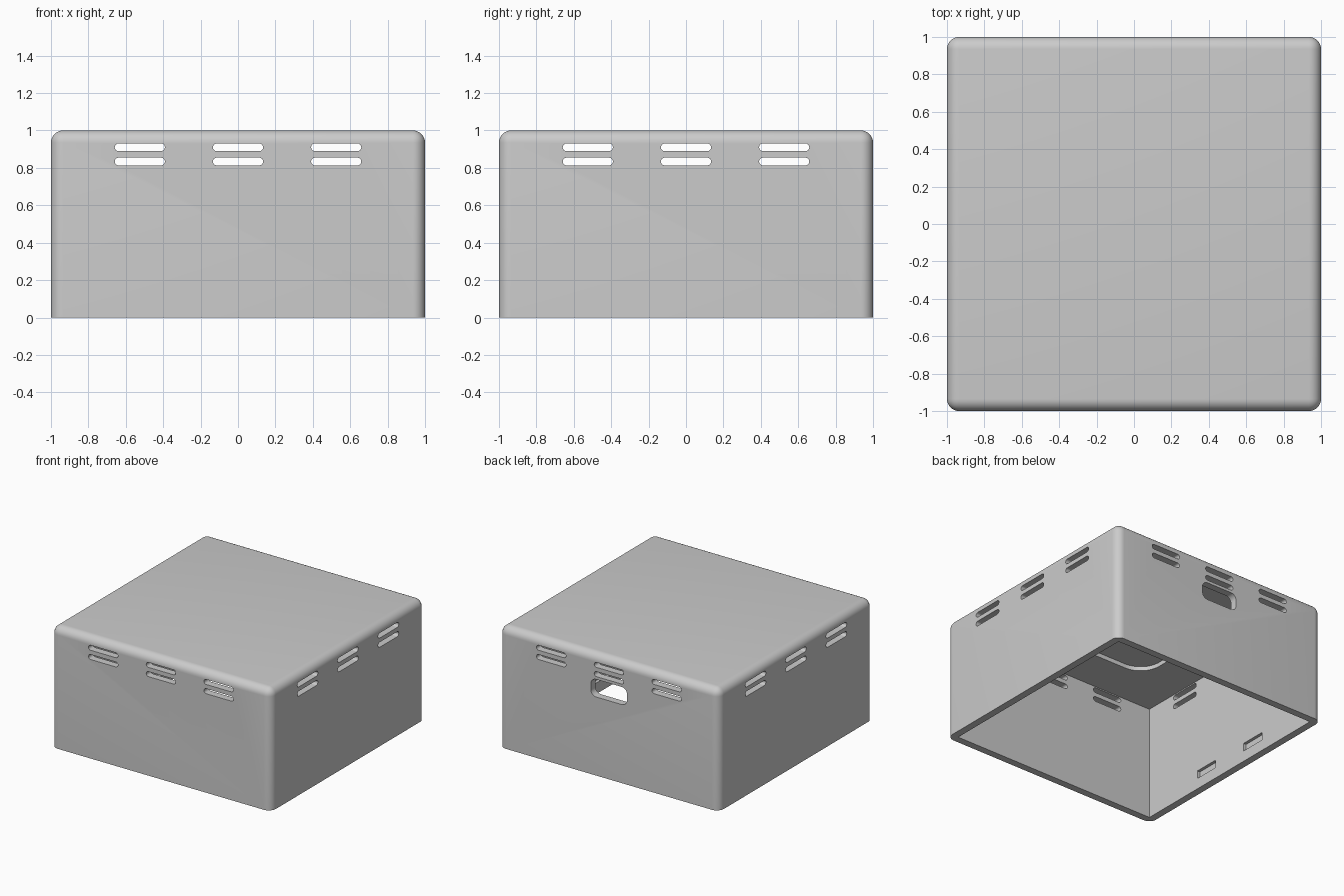
import bpy, bmesh, math
from mathutils import Matrix, Vector

if "Cube" in bpy.data.objects:
    bpy.data.objects.remove(bpy.data.objects["Cube"])

WALL = 0.06
CEILING = 0.94
ROUND = 0.065


def new_object(name, bm):
    bmesh.ops.recalc_face_normals(bm, faces=bm.faces)
    mesh = bpy.data.meshes.new(name)
    bm.to_mesh(mesh)
    bm.free()
    obj = bpy.data.objects.new(name, mesh)
    bpy.context.collection.objects.link(obj)
    return obj


def add_box(bm, center, size):
    matrix = Matrix.Translation(center) @ Matrix.Diagonal((*size, 1))
    return bmesh.ops.create_cube(bm, size=1, matrix=matrix)["verts"]


def add_rounded_prism(bm, width, height, radius, depth, matrix, steps=8):
    """Rounded rectangle in local XY, extruded along local Z about its centre."""
    ring = []
    corners = [(1, 1), (-1, 1), (-1, -1), (1, -1)]
    for i, (sx, sy) in enumerate(corners):
        for k in range(steps + 1):
            a = math.pi / 2 * (i + k / steps)
            ring.append((sx * (width / 2 - radius) + radius * math.cos(a),
                         sy * (height / 2 - radius) + radius * math.sin(a)))
    low, high = [[bm.verts.new(matrix @ Vector((x, y, z))) for x, y in ring]
                 for z in (-depth / 2, depth / 2)]
    bm.faces.new(low)
    bm.faces.new(high)
    n = len(ring)
    for i in range(n):
        j = (i + 1) % n
        bm.faces.new((low[i], low[j], high[j], high[i]))


# Outer block, rounded on every edge except around the open bottom
bm = bmesh.new()
add_box(bm, (0, 0, 0.5), (2, 2, 1))
edges = [e for e in bm.edges if any(v.co.z > 0.5 for v in e.verts)]
bmesh.ops.bevel(bm, geom=edges, offset=ROUND, segments=8, profile=0.5,
                affect='EDGES', clamp_overlap=True)
cover = new_object("box_cover", bm)

cutters = []

# Hollow interior
bm = bmesh.new()
inner = 2 - 2 * WALL
add_box(bm, (0, 0, CEILING / 2 - 0.1), (inner, inner, CEILING + 0.2))
cutters.append(new_object("cavity_cutter", bm))

# Shallow rounded pocket in the ceiling
bm = bmesh.new()
add_rounded_prism(bm, 1.16, 1.16, 0.18, 0.135,
                  Matrix.Translation((0, 0, CEILING - 0.0325)))
cutters.append(new_object("ceiling_pocket_cutter", bm))

# Vent slots: three pairs on each wall, cut straight through opposite walls
upright = Matrix.Rotation(math.pi / 2, 4, 'X')
for name, turn in (("front_back", 0), ("side", math.pi / 2)):
    bm = bmesh.new()
    spin = Matrix.Rotation(turn, 4, 'Z')
    for x in (-0.525, 0, 0.525):
        for z in (0.834, 0.91):
            add_rounded_prism(bm, 0.268, 0.041, 0.0204, 2.4,
                              spin @ Matrix.Translation((x, 0, z)) @ upright)
    cutters.append(new_object(name + "_vent_cutter", bm))

# Cable opening in the back wall
bm = bmesh.new()
add_rounded_prism(bm, 0.33, 0.145, 0.05, 0.4,
                  Matrix.Translation((0, 1, 0.718)) @ upright)
cutters.append(new_object("cable_opening_cutter", bm))

# Latch recesses low on the inside of both side walls
bm = bmesh.new()
for sx in (-1, 1):
    for y in (-0.27, 0.27):
        add_box(bm, (sx * (1 - WALL), y, 0.123), (0.05, 0.215, 0.065))
cutters.append(new_object("latch_recess_cutter", bm))

# Cut everything out of the block
bpy.context.view_layer.objects.active = cover
for cutter in cutters:
    cutter.hide_render = True
    mod = cover.modifiers.new(cutter.name, 'BOOLEAN')
    mod.operation = 'DIFFERENCE'
    mod.solver = 'EXACT'
    mod.object = cutter
    bpy.ops.object.modifier_apply(modifier=mod.name)
for cutter in cutters:
    bpy.data.objects.remove(cutter)

# Plain grey plastic
grey = bpy.data.materials.new("light_grey")
grey.use_nodes = True
color = (0.6, 0.6, 0.6, 1)
grey.diffuse_color = color
grey.node_tree.nodes["Principled BSDF"].inputs["Base Color"].default_value = color
cover.data.materials.clear()
cover.data.materials.append(grey)

bpy.ops.object.select_all(action='DESELECT')
cover.select_set(True)
bpy.ops.object.shade_smooth_by_angle(angle=math.radians(30))
